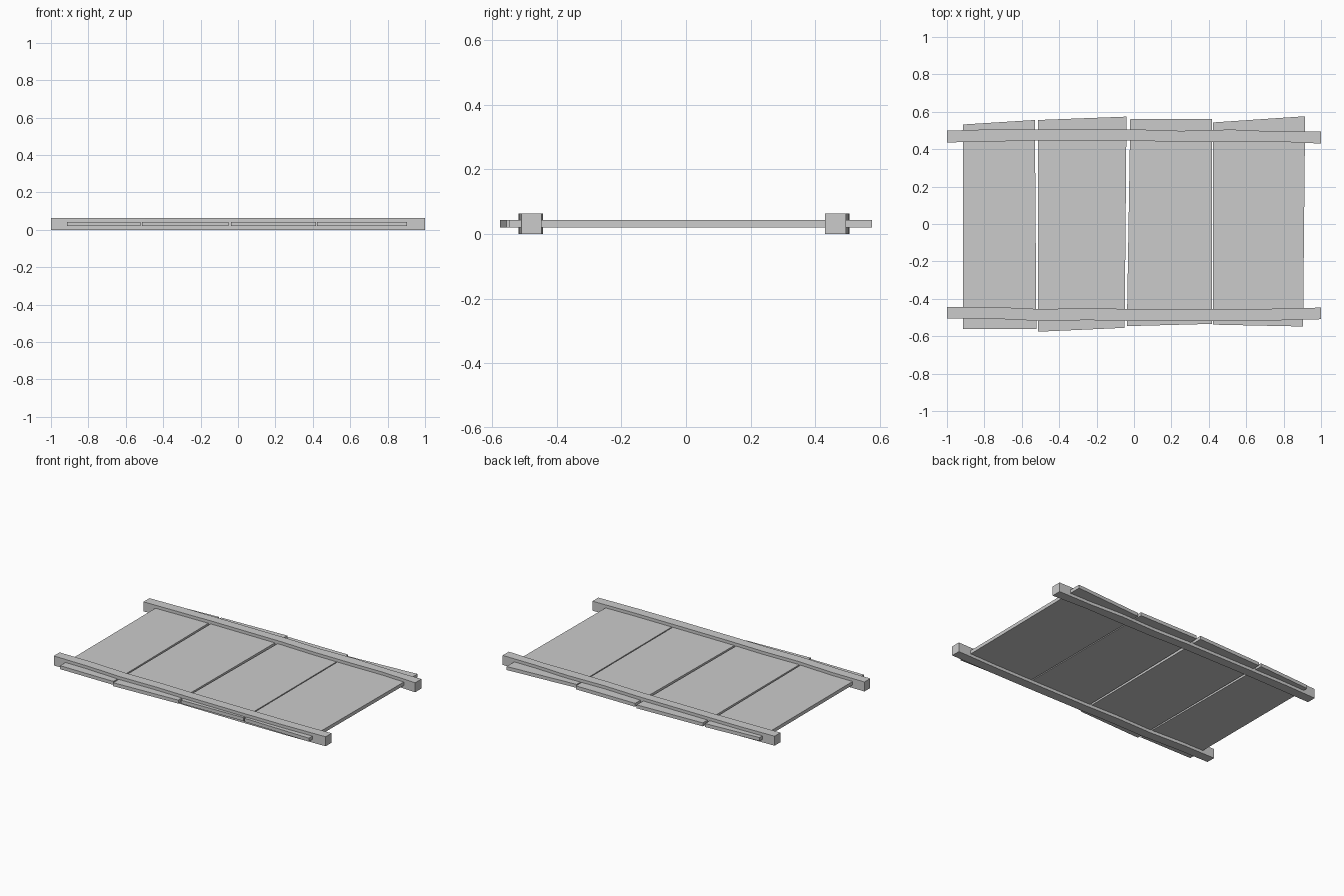
import bpy, bmesh

if "Cube" in bpy.data.objects:
    bpy.data.objects.remove(bpy.data.objects["Cube"])


def slab(name, outline, z0, z1):
    """Extrude a flat outline (x, y) between two heights."""
    bm = bmesh.new()
    face = bm.faces.new([bm.verts.new((x, y, z0)) for x, y in outline])
    ext = bmesh.ops.extrude_face_region(bm, geom=[face])
    top = [v for v in ext["geom"] if isinstance(v, bmesh.types.BMVert)]
    bmesh.ops.translate(bm, verts=top, vec=(0, 0, z1 - z0))
    bmesh.ops.recalc_face_normals(bm, faces=bm.faces)
    mesh = bpy.data.meshes.new(name)
    bm.to_mesh(mesh)
    bm.free()
    obj = bpy.data.objects.new(name, mesh)
    bpy.context.collection.objects.link(obj)
    return obj


# Four uneven planks: back-left, back-right, front-right, front-left corners
planks = [
    [(-.913, .532), (-.530, .556), (-.522, -.561), (-.913, -.561)],
    [(-.513, .556), (-.040, .574), (-.050, -.555), (-.513, -.576)],
    [(-.020, .562), (.416, .562), (.416, -.534), (-.038, -.546)],
    [(.423, .543), (.915, .576), (.904, -.548), (.423, -.538)],
]
for i, outline in enumerate(planks):
    slab(f"plank_{i + 1}", outline, .02, .043)

# Two slightly wavy rails that the planks pass through: (x, inner y, outer y)
rails = {
    "back_rail": [(-1, .436, .499), (-.76, .441, .506), (-.5, .446, .506),
                  (0, .446, .506), (.25, .438, .498), (.52, .438, .505),
                  (.75, .441, .495), (1, .430, .495)],
    "front_rail": [(-1, -.443, -.504), (-.76, -.443, -.506), (-.5, -.455, -.518),
                   (-.25, -.450, -.514), (0, -.455, -.518), (.4, -.455, -.519),
                   (.7, -.454, -.517), (1, -.447, -.509)],
}
for name, pts in rails.items():
    inner = [(x, a) for x, a, b in pts]
    outer = [(x, b) for x, a, b in reversed(pts)]
    slab(name, inner + outer, 0, .063)
